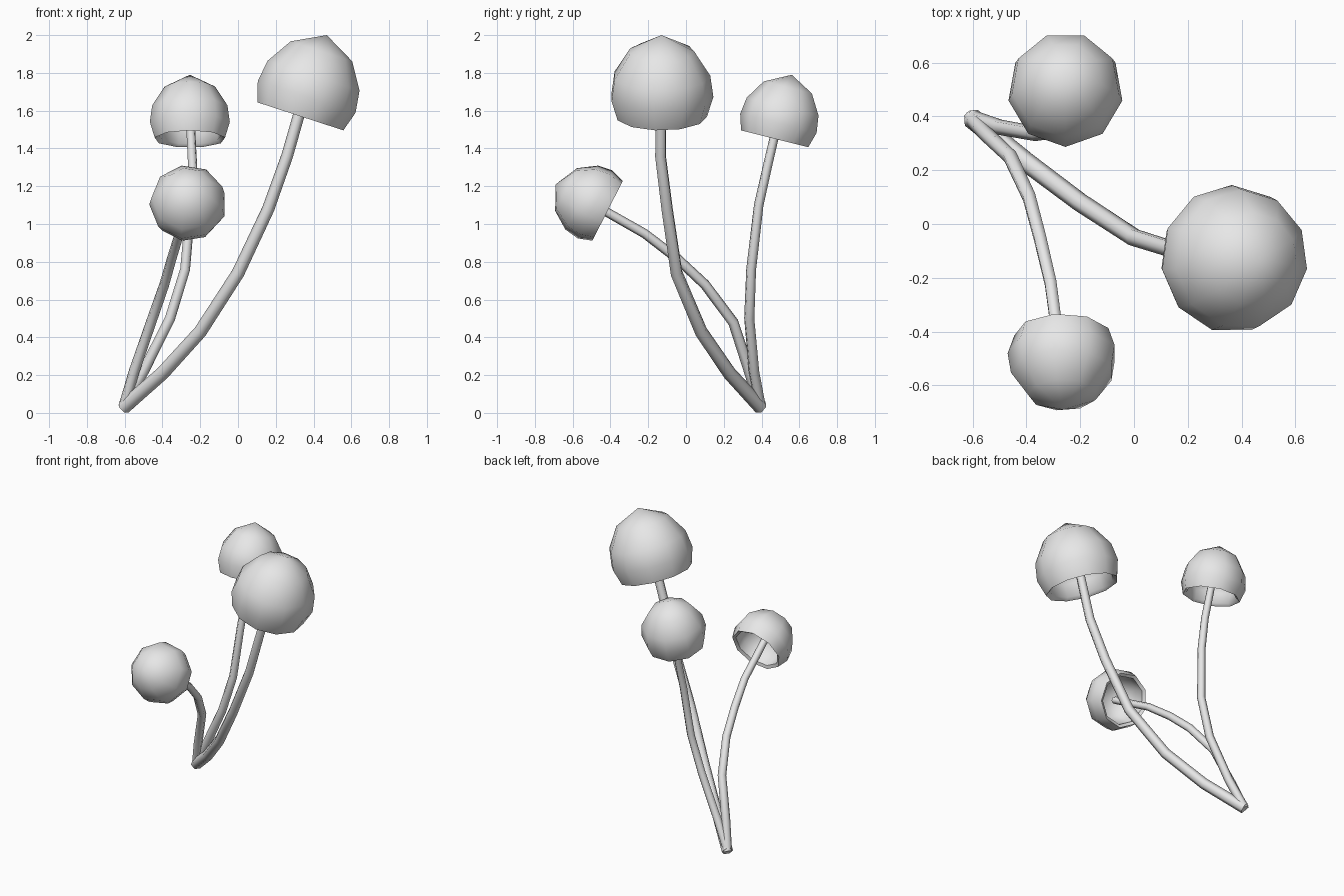
import bpy, bmesh, math
from mathutils import Vector

cube = bpy.data.objects.get("Cube")
if cube:
    bpy.data.objects.remove(cube, do_unlink=True)

grey = bpy.data.materials.new("pale grey")
grey.use_nodes = True
grey.diffuse_color = (0.8, 0.8, 0.8, 1)
grey.node_tree.nodes["Principled BSDF"].inputs["Base Color"].default_value = (0.8, 0.8, 0.8, 1)


def finish(obj, mesh):
    mesh.materials.append(grey)
    for poly in mesh.polygons:
        poly.use_smooth = True
    return obj


# Hollow cap: outer dome from crown to rim, then the inner lining back up
DOME = [(0.63, 0.80), (0.94, 0.50), (1.0, 0.24), (0.88, 0.0),
        (0.78, 0.04), (0.80, 0.24), (0.62, 0.55)]


def make_cap(name, rim, crown, radius, sides, turn=0):
    rim, crown = Vector(rim), Vector(crown)
    height = (crown - rim).length
    rot = (crown - rim).to_track_quat('Z', 'Y')
    bm = bmesh.new()

    def place(r, h, a):
        return rim + rot @ Vector((r * radius * math.cos(a), r * radius * math.sin(a), h * height))

    top = bm.verts.new(crown)
    angles = [math.tau * (i + turn) / sides for i in range(sides)]
    rings = [[bm.verts.new(place(r, h, a)) for a in angles] for r, h in DOME]
    inner = bm.verts.new(place(0, 0.7, 0))
    for i in range(sides):
        j = (i + 1) % sides
        bm.faces.new((top, rings[0][i], rings[0][j]))
        for a, b in zip(rings, rings[1:]):
            bm.faces.new((a[i], b[i], b[j], a[j]))
        bm.faces.new((inner, rings[-1][j], rings[-1][i]))
    bmesh.ops.recalc_face_normals(bm, faces=bm.faces)
    mesh = bpy.data.meshes.new(name)
    bm.to_mesh(mesh)
    bm.free()
    obj = bpy.data.objects.new(name, mesh)
    bpy.context.collection.objects.link(obj)
    finish(obj, mesh)
    bpy.ops.object.select_all(action='DESELECT')
    obj.select_set(True)
    bpy.context.view_layer.objects.active = obj
    bpy.ops.object.shade_smooth_by_angle(angle=math.radians(60))


# Six-sided tapering stem swept along a path
def make_stem(name, path, thick, thin):
    curve = bpy.data.curves.new(name, 'CURVE')
    curve.dimensions = '3D'
    curve.bevel_depth = 1
    curve.bevel_resolution = 1
    curve.use_fill_caps = True
    spline = curve.splines.new('POLY')
    spline.points.add(len(path) - 1)
    for i, (point, co) in enumerate(zip(spline.points, path)):
        point.co = (*co, 1)
        point.radius = thick + (thin - thick) * i / (len(path) - 1)
    temp = bpy.data.objects.new(name + "_path", curve)
    bpy.context.collection.objects.link(temp)
    bpy.context.view_layer.update()
    mesh = bpy.data.meshes.new_from_object(temp.evaluated_get(bpy.context.evaluated_depsgraph_get()))
    bpy.data.objects.remove(temp, do_unlink=True)
    mesh.materials.clear()
    obj = bpy.data.objects.new(name, mesh)
    bpy.context.collection.objects.link(obj)
    finish(obj, mesh)


ROOT = (-0.605, 0.395, 0.03)

# Large mushroom
make_stem("large_stem", [ROOT, (-0.4, 0.23, 0.21), (-0.2, 0.08, 0.43), (0, -0.05, 0.74),
                         (0.16, -0.10, 1.08), (0.26, -0.135, 1.36), (0.38, -0.13, 1.78)], 0.038, 0.03)
make_cap("large_cap", (0.33, -0.13, 1.57), (0.47, -0.13, 2.0), 0.275, 11)

# Back mushroom
make_stem("back_stem", [ROOT, (-0.5, 0.36, 0.22), (-0.36, 0.335, 0.5), (-0.28, 0.345, 0.76),
                        (-0.25, 0.385, 1.1), (-0.24, 0.43, 1.3), (-0.255, 0.5, 1.6)], 0.03, 0.024)
make_cap("back_cap", (-0.255, 0.475, 1.45), (-0.255, 0.56, 1.79), 0.215, 9, 0.25)

# Front mushroom
make_stem("front_stem", [ROOT, (-0.55, 0.335, 0.22), (-0.46, 0.25, 0.48), (-0.39, 0.1, 0.68),
                         (-0.35, -0.05, 0.82), (-0.31, -0.22, 0.95), (-0.27, -0.52, 1.12)], 0.03, 0.024)
make_cap("front_cap", (-0.265, -0.415, 1.07), (-0.265, -0.69, 1.21), 0.205, 9, 0.5)
